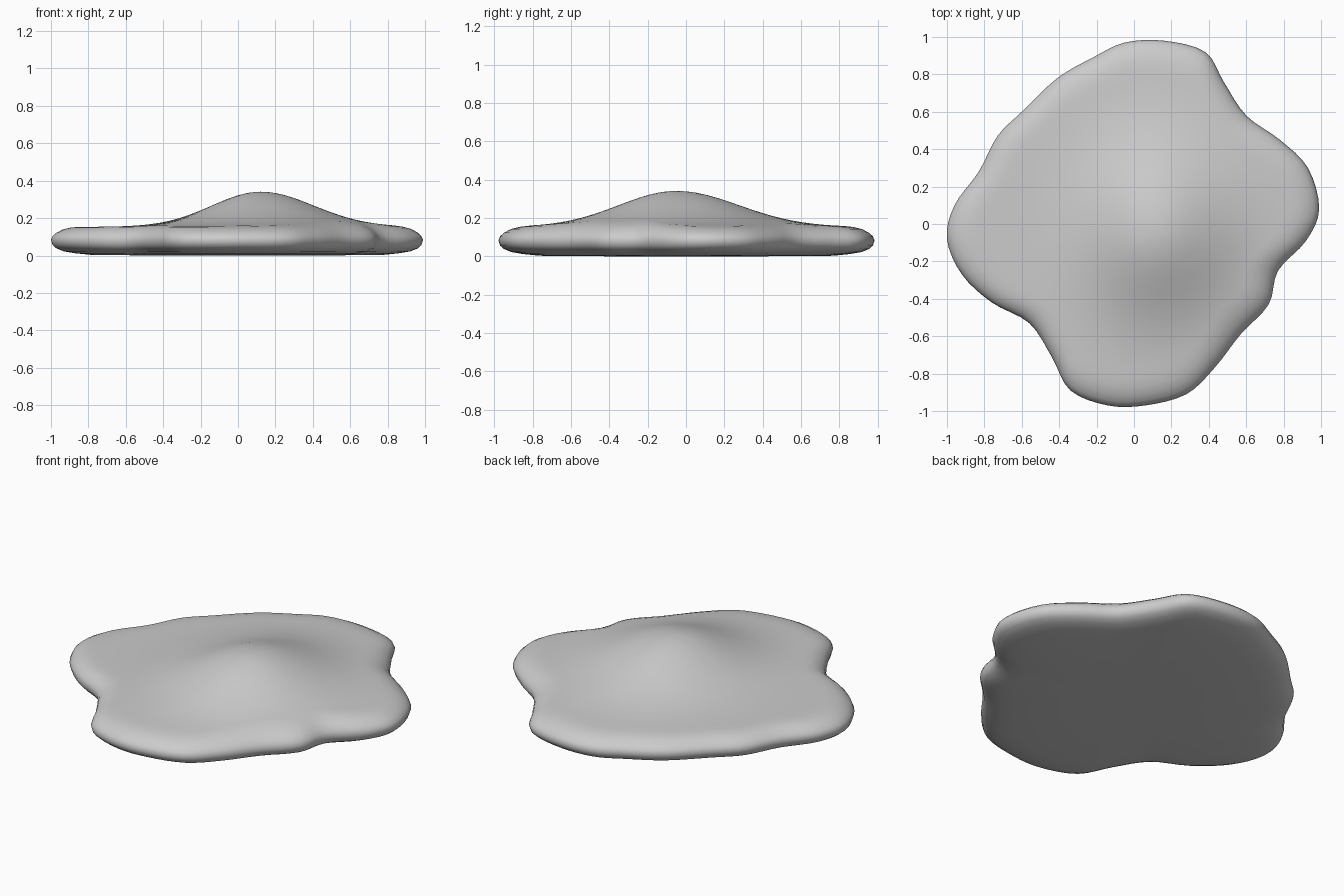
import bpy, bmesh, math
from mathutils import Vector

if "Cube" in bpy.data.objects:
    bpy.data.objects.remove(bpy.data.objects["Cube"])

# Wavy puddle outline, counter-clockwise seen from above
OUTLINE = [(0.99, 0.08), (0.93, 0.30), (0.78, 0.45), (0.60, 0.58), (0.48, 0.76),
           (0.38, 0.92), (0.16, 0.98), (-0.05, 0.97), (-0.22, 0.89), (-0.41, 0.78),
           (-0.60, 0.60), (-0.73, 0.47), (-0.83, 0.28), (-0.96, 0.10), (-1.0, -0.08),
           (-0.92, -0.27), (-0.76, -0.42), (-0.56, -0.53), (-0.44, -0.71),
           (-0.34, -0.89), (-0.14, -0.97), (0.06, -0.97), (0.28, -0.91), (0.43, -0.77),
           (0.57, -0.59), (0.72, -0.43), (0.77, -0.25), (0.92, -0.09)]
# Rounded rim: (scale toward centre, height), underside to top
RIM = [(0.40, 0.0), (0.78, 0.003), (0.87, 0.012), (0.93, 0.022), (0.97, 0.038),
       (0.99, 0.055), (1.0, 0.083), (0.99, 0.105), (0.97, 0.122), (0.935, 0.14),
       (0.89, 0.15), (0.84, 0.153)]
PEAK = Vector((0.12, -0.05))


def smooth_loop(points, steps):
    """Closed Catmull-Rom curve through the points."""
    pts = [Vector(p) for p in points]
    n, out = len(pts), []
    for i in range(n):
        a, b, c, d = (pts[(i + k) % n] for k in (-1, 0, 1, 2))
        for s in range(steps):
            t = s / steps
            out.append(0.5 * (2 * b + (c - a) * t + (2 * a - 5 * b + 4 * c - d) * t * t
                              + (3 * b - a - 3 * c + d) * t ** 3))
    return out


def mound(p):
    """Height of the central swell above the rim level."""
    d = p - PEAK
    sx = 0.26 if d.x < 0 else 0.285
    sy = 0.30 if d.y < 0 else 0.325
    return 0.188 * math.exp(-0.5 * ((d.x / sx) ** 2 + (d.y / sy) ** 2))


loop = smooth_loop(OUTLINE, 4)
bm = bmesh.new()
rings = []

# Underside and rounded rim, fading the mound in over the upper edge
for i, (s, z) in enumerate(RIM):
    top = max(0.0, min(1.0, (i - 6) / 5))
    rings.append([bm.verts.new((*(p * s), z + top * mound(p * s))) for p in loop])

# Upper surface, rings closing in on the peak
for k in range(1, 16):
    f = k / 16
    ring = []
    for p in loop:
        q = (p * 0.84).lerp(PEAK, f)
        ring.append(bm.verts.new((*q, 0.153 + mound(q))))
    rings.append(ring)

n = len(loop)
for a, b in zip(rings, rings[1:]):
    for i in range(n):
        j = (i + 1) % n
        bm.faces.new((a[i], a[j], b[j], b[i]))

# Close the centre of both sides
low = bm.verts.new((0, 0, 0))
tip = bm.verts.new((*PEAK, 0.153 + mound(PEAK)))
for i in range(n):
    j = (i + 1) % n
    bm.faces.new((rings[0][j], rings[0][i], low))
    bm.faces.new((rings[-1][i], rings[-1][j], tip))
bmesh.ops.recalc_face_normals(bm, faces=bm.faces)
for f in bm.faces:
    f.smooth = True

mesh = bpy.data.meshes.new("puddle_blob")
bm.to_mesh(mesh)
bm.free()
bpy.context.collection.objects.link(bpy.data.objects.new("puddle_blob", mesh))
